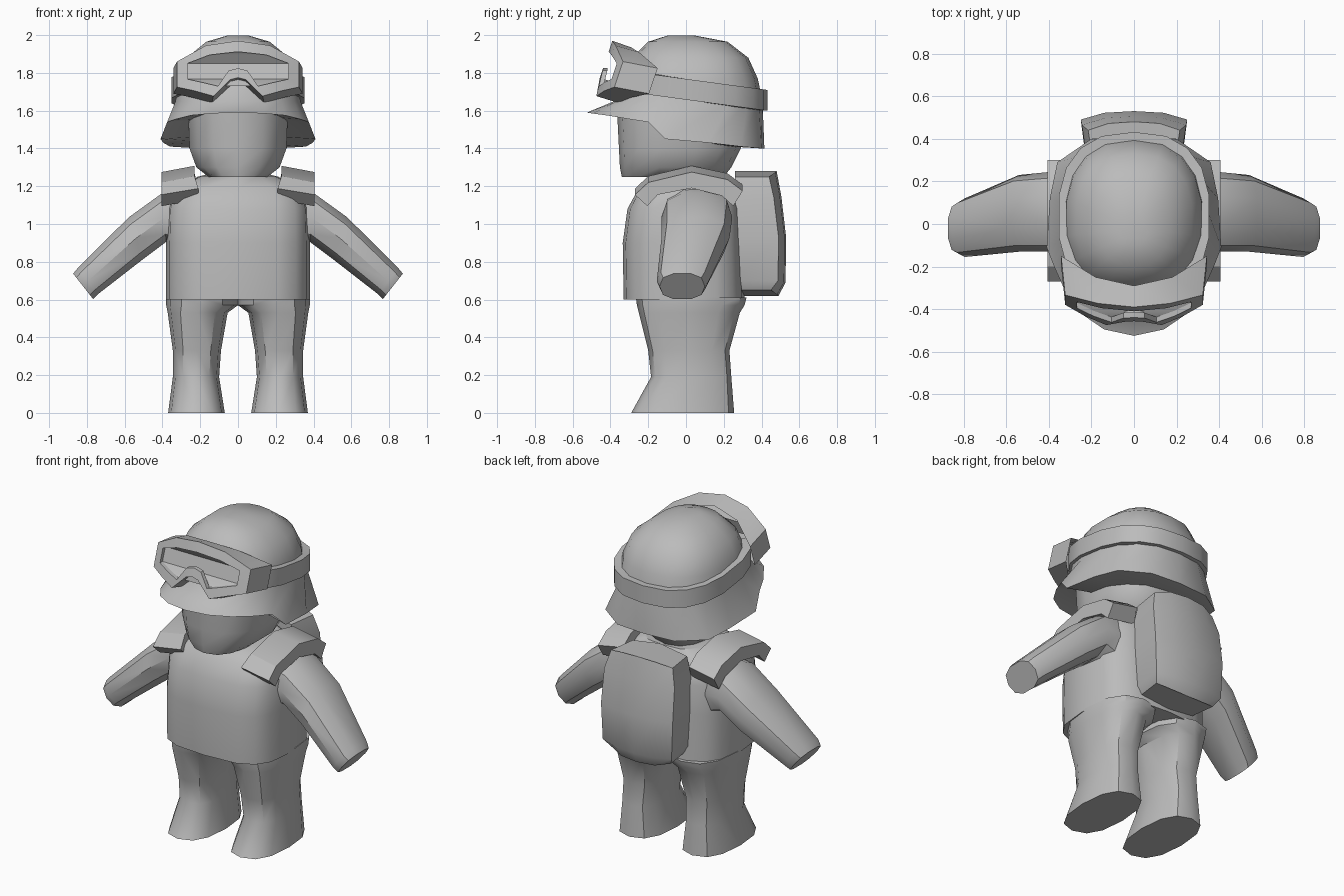
import bpy, bmesh, math

if "Cube" in bpy.data.objects:
    bpy.data.objects.remove(bpy.data.objects["Cube"])

grey = bpy.data.materials.new("plain_grey")
grey.diffuse_color = (0.5, 0.5, 0.5, 1)
grey.use_nodes = True
grey.node_tree.nodes["Principled BSDF"].inputs["Base Color"].default_value = grey.diffuse_color


def make(name, verts, faces, angle=40, mirror=False):
    me = bpy.data.meshes.new(name)
    me.from_pydata([tuple(v) for v in verts], [], faces)
    bm = bmesh.new()
    bm.from_mesh(me)
    bmesh.ops.remove_doubles(bm, verts=bm.verts, dist=0.0005)
    bmesh.ops.recalc_face_normals(bm, faces=bm.faces)
    bm.to_mesh(me)
    bm.free()
    me.materials.append(grey)
    ob = bpy.data.objects.new(name, me)
    bpy.context.collection.objects.link(ob)
    if mirror:
        ob.modifiers.new("mirror", 'MIRROR').use_mirror_merge = False
    bpy.ops.object.select_all(action='DESELECT')
    ob.select_set(True)
    bpy.context.view_layer.objects.active = ob
    bpy.ops.object.shade_smooth_by_angle(angle=math.radians(angle))
    return ob


def loft(name, rings, caps=(True, True), closed=True, **kw):
    """Skin a list of equally long point rings."""
    n = len(rings[0])
    verts = [p for r in rings for p in r]
    faces = []
    for k in range(len(rings) - 1):
        for i in range(n if closed else n - 1):
            j = (i + 1) % n
            faces.append((k * n + i, k * n + j, (k + 1) * n + j, (k + 1) * n + i))
    if caps[0]:
        faces.append(tuple(range(n)))
    if caps[1]:
        faces.append(tuple(range(len(verts) - n, len(verts))))
    return make(name, verts, faces, **kw)


def ring(x0, x1, y0, y1, z, n=12, p=2.0):
    """Rounded-box ring, starting at the front."""
    out = []
    for i in range(n):
        a = 2 * math.pi * i / n
        s, c = math.sin(a), -math.cos(a)
        u = math.copysign(abs(s) ** (2 / p), s)
        v = math.copysign(abs(c) ** (2 / p), c)
        out.append(((x0 + x1) / 2 + u * (x1 - x0) / 2,
                    (y0 + y1) / 2 + v * (y1 - y0) / 2, z))
    return out


def sym(half):
    """Complete a half outline running from x = 0 to x = 0."""
    return half + [(-p[0], *p[1:]) for p in half[-2:0:-1]]


# torso
loft("torso", [ring(-w, w, a, b, z, 16, 3.2) for w, a, b, z in [
    (.38, -.33, .31, .60), (.38, -.335, .30, .90), (.375, -.31, .29, 1.08),
    (.34, -.25, .26, 1.19), (.20, -.18, .22, 1.255)]])

# legs with flared feet
loft("leg", [ring(*r, 12, 2.5) for r in [
    (.07, .37, -.29, .255, 0), (.10, .345, -.185, .24, .19),
    (.09, .345, -.20, .23, .33), (.055, .372, -.25, .285, .53),
    (0, .38, -.26, .31, .57), (0, .38, -.265, .32, .61)]], mirror=True)


# arms, each section given by its upper and lower edge and depth
def section(ux, uz, lx, lz, y0, y1, n=10):
    return [(lx + (ux - lx) * t, y, lz + (uz - lz) * t) for _, y, t in
            [(p[0], p[1], p[0]) for p in ring(0, 1, y0, y1, 0, n, 2.5)]]


loft("arm", [section(*s) for s in [
    (.30, 1.20, .30, .86, -.12, .24), (.40, 1.17, .38, .90, -.13, .245),
    (.58, 1.04, .50, .81, -.13, .23), (.85, .77, .74, .625, -.155, .12),
    (.875, .74, .765, .60, -.14, .10)]], mirror=True)

# backpack with a bulging back
loft("backpack", [sym([(0, .26, z + dz), (.22 * s, .26, z), (.25 * s, y - .04, z),
                       (.14 * s, y - .008, z + dz * .8), (0, y, z + dz)])
                  for s, y, z, dz in [
    (.84, .49, .65, -.03), (.96, .527, .70, -.01), (1, .53, .93, 0),
    (.98, .505, 1.14, .005), (.86, .48, 1.25, .03)]], angle=50)

# head
loft("head", [ring(-w, w, a, b, z, 14, 2.4) for w, a, b, z in [
    (.16, -.34, .20, 1.25), (.225, -.35, .24, 1.30), (.262, -.355, .29, 1.40),
    (.27, -.365, .30, 1.60)]])

# helmet: dome plus flared brim, visor at the front, closed below
brim = sym([(0, -.525, 1.59), (.14, -.495, 1.585), (.25, -.42, 1.575),
            (.33, -.30, 1.555), (.375, -.20, 1.54), (.41, -.11, 1.45),
            (.395, .12, 1.43), (.36, .29, 1.41), (.20, .40, 1.40), (0, .415, 1.40)])
n = len(brim)
dome = [ring(-w, w, a, b, z, n, 2.4) for w, a, b, z in [
    (.335, -.38, .405, 1.65), (.32, -.33, .38, 1.77), (.275, -.285, .33, 1.88),
    (.17, -.20, .22, 1.965), (.06, -.10, .05, 1.997)]]
under = [(x * .6, y * .6, z + .01) for x, y, z in brim]
loft("helmet", [under, brim] + dome, angle=45)

# strap: an open band round the sides and back, sloping up to the front
path = [(x, y) for x, y, _ in ring(-.357, .357, -.36, .432, 0, 18, 2.5)][2:-1]


def band(k, h):
    return [(x * k, y * k, 1.713 - .135 * y + h) for x, y in path]


loft("strap", [band(.86, -.055), band(1, -.055), band(1, .055), band(.86, .055),
               band(.86, -.055)], caps=(False, False), closed=False, angle=30)


# goggles: curved, leaning frame with a recessed lens
def bend(half, dy=0):
    return [(x, -.39 + .9 * x * x + .34 * (z - 1.97) + dy, z) for x, z in sym(half)]


outer = bend([(0, 1.97), (.17, 1.945), (.323, 1.86), (.323, 1.725),
              (.23, 1.705), (.13, 1.677), (.04, 1.765), (0, 1.775)])
inner_half = [(0, 1.912), (.15, 1.895), (.268, 1.85), (.268, 1.767),
              (.19, 1.75), (.106, 1.73), (.05, 1.812), (0, 1.825)]
inner = bend(inner_half)
sunk = bend(inner_half, .025)
back = [(x * 1.06, y + .10 + .8 * x * x, z - .035) for x, y, z in outer]
loft("goggle_frame", [back, outer, inner, sunk], caps=(False, False), angle=30)
m = len(sunk)
make("goggle_lens", sunk, [(i, i + 1, m - i - 1, (m - i) % m) if i else (0, 1, m - 1)
                           for i in range(m // 2 - 1)] + [(m // 2 - 1, m // 2, m // 2 + 1)])

# shoulder pads: arched slabs sloping outward
top = [(-.27, 1.185), (-.20, 1.25), (.03, 1.305), (.22, 1.265), (.30, 1.205)]
low = [(.25, 1.125), (.19, 1.18), (.03, 1.22), (-.15, 1.185), (-.205, 1.125)]
loft("shoulder_pad", [[(x + .02 * (z > 1.2) * (x < .3), y, z + dz) for y, z in top + low]
                      for x, dz in ((.21, .003), (.405, -.03))], angle=25, mirror=True)
